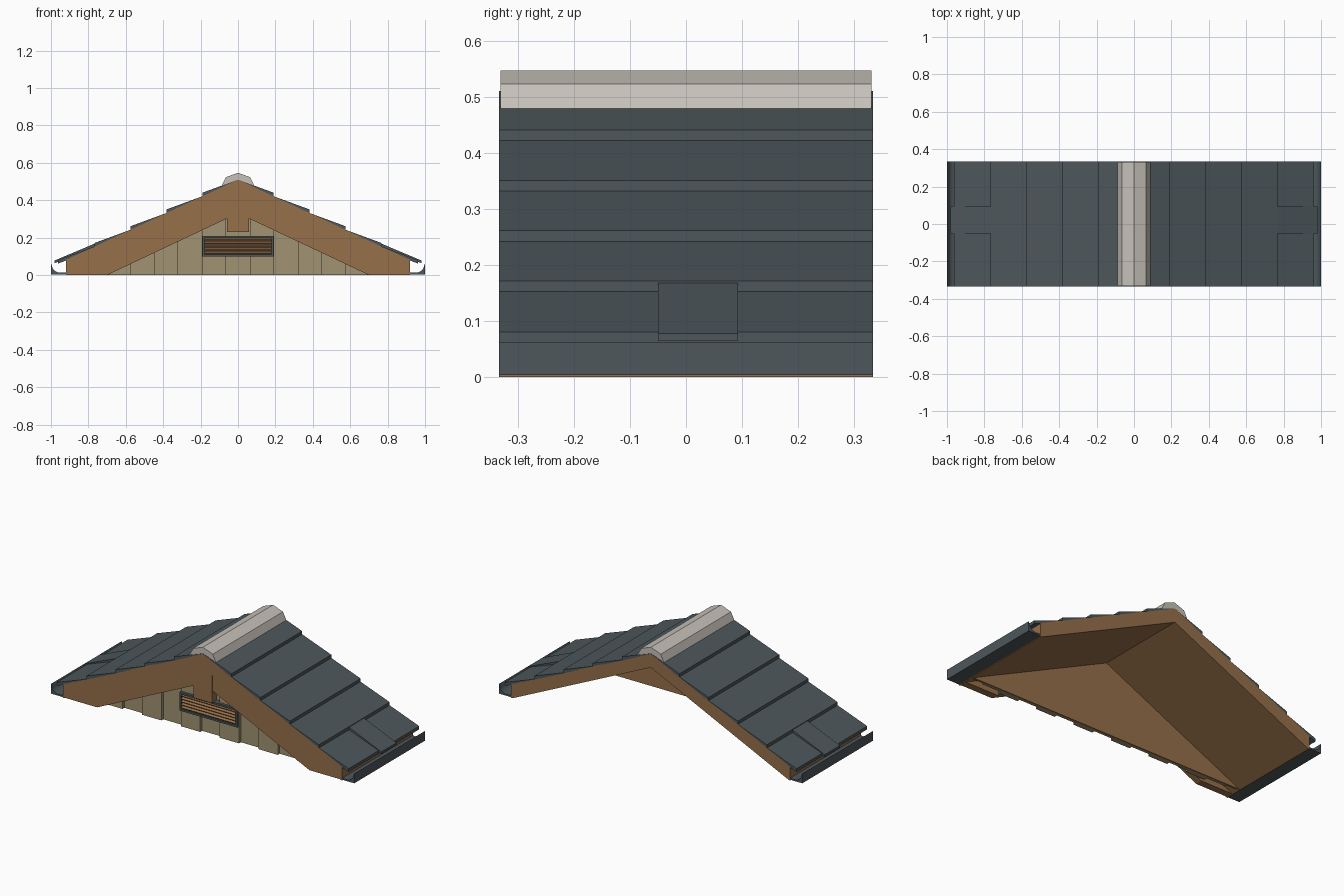
import bpy
import math

cube = bpy.data.objects.get("Cube")
if cube:
    bpy.data.objects.remove(cube, do_unlink=True)


def material(name, r, g, b):
    # sRGB bytes to a linear flat colour
    lin = [((c / 255 + 0.055) / 1.055) ** 2.4 for c in (r, g, b)]
    mat = bpy.data.materials.new(name)
    mat.use_nodes = True
    mat.diffuse_color = (*lin, 1)
    mat.node_tree.nodes["Principled BSDF"].inputs["Base Color"].default_value = (*lin, 1)
    return mat


WOOD = material("brown wood", 150, 112, 74)
SIDING = material("tan siding", 161, 146, 114)
SLATE = material("dark slate", 77, 87, 91)
RIDGE = material("pale ridge stone", 198, 192, 184)

HALF = 0.333      # half depth of the roof
APEX = 0.51
SLOPE = 0.466
THICK = 0.083     # vertical thickness of the roof slab


def roof_z(x):
    return APEX - SLOPE * abs(x)


def prism(name, profile, y0, y1, mat):
    """Extrude an x-z profile along y."""
    n = len(profile)
    area = sum(profile[i][0] * profile[(i + 1) % n][1] - profile[(i + 1) % n][0] * profile[i][1]
               for i in range(n))
    if area < 0:
        profile = profile[::-1]
    verts = [(x, y, z) for y in (y0, y1) for x, z in profile]
    faces = [list(range(n)), list(range(2 * n - 1, n - 1, -1))]
    for i in range(n):
        j = (i + 1) % n
        faces.append([j, i, i + n, j + n])
    mesh = bpy.data.meshes.new(name)
    mesh.from_pydata(verts, [], faces)
    mesh.materials.append(mat)
    obj = bpy.data.objects.new(name, mesh)
    bpy.context.collection.objects.link(obj)
    return obj


def box(name, x0, x1, y0, y1, z0, z1, mat):
    return prism(name, [(x0, z0), (x1, z0), (x1, z1), (x0, z1)], y0, y1, mat)


def both_sides(name, profile, y0, y1, mat):
    for side, s in (("left", 1), ("right", -1)):
        prism(f"{side}_{name}", [(s * x, z) for x, z in profile], y0, y1, mat)


# Roof slabs, meeting at the ridge
EAVE = 0.92
inner_eave = (APEX - THICK) / SLOPE
both_sides("roof_slab", [(0, APEX), (EAVE, roof_z(EAVE)), (EAVE, 0),
                         (inner_eave - 0.005, 0), (0, APEX - THICK)], -HALF, HALF, WOOD)

# Wide front bargeboards and the king post at the apex
both_sides("bargeboard", [(0, APEX - 0.05), (EAVE - 0.01, 0.04), (EAVE - 0.01, 0),
                          (0.70, 0), (0, 0.33)], -HALF + 0.006, -0.285, WOOD)
box("king_post", -0.06, 0.06, -HALF + 0.001, -0.285, 0.23, 0.43, WOOD)

# Gable wall behind the siding
WALL = -0.225
prism("gable_wall", [(-0.91, 0), (0.91, 0), (0, APEX - THICK + 0.005)], WALL - 0.012, WALL, WOOD)

# Vertical siding planks in alternating depth
PITCH = 0.128
for i in range(-6, 7):
    x0, x1 = (i - 0.5) * PITCH, (i + 0.5) * PITCH
    tops = [x1, 0, x0] if i == 0 else [x1, x0]
    profile = [(x0, 0), (x1, 0)] + [(x, max(roof_z(x) - THICK, 0.005)) for x in tops]
    front = -0.265 if i % 2 else -0.247
    prism(f"siding_plank_{i + 7}", profile, front, WALL - 0.01, SIDING)

# Louvred vent
VX, V0, V1, RIM = 0.19, 0.10, 0.21, 0.011
box("vent_back", -VX + RIM, VX - RIM, -0.267, -0.24, V0 + RIM, V1 - RIM, WOOD)
for name, z in (("bottom", V0), ("top", V1 - RIM)):
    box(f"vent_{name}_rail", -VX, VX, -0.281, -0.24, z, z + RIM, SLATE)
for name, x in (("right", -VX), ("left", VX - RIM)):
    box(f"vent_{name}_rail", x, x + RIM, -0.281, -0.24, V0 + RIM, V1 - RIM, SLATE)
step = (V1 - V0 - 2 * RIM) / 5
for i in range(5):
    z = V0 + RIM + (i + 0.5) * step
    slat = box(f"vent_slat_{i + 1}", -VX + RIM, VX - RIM, -0.007, 0.007, -0.004, 0.004, WOOD)
    slat.location = (0, -0.27, z)
    slat.rotation_euler.x = math.radians(35)

# Overlapping slate courses
edges = [0, 0.19, 0.382, 0.575, 0.767, 0.962]
for i in range(5):
    x0, x1 = edges[i], edges[i + 1]
    low = x1 if i < 4 else EAVE
    profile = [(x0, roof_z(x0)), (x1, roof_z(x1) + 0.019), (x1, roof_z(x1)),
               (low, roof_z(low) - 0.004), (x0, roof_z(x0) - 0.004)]
    both_sides(f"slate_course_{i + 1}", profile, -HALF, HALF, SLATE)

# One slipped slate on each side
both_sides("slipped_slate", [(0.767, 0.168), (0.98, 0.078), (0.98, 0.064), (0.767, 0.15)],
           -0.05, 0.093, SLATE)

# Gutters with a hollow inner curve
gutter = [(EAVE, 0.004), (1, 0.004), (1, 0.062)]
for k in range(6):
    a = math.radians(10 + 16 * k)
    gutter.append((0.953 + 0.042 * math.cos(a), 0.055 - 0.042 * math.sin(a)))
gutter.append((EAVE, 0.014))
both_sides("gutter", gutter, -HALF, HALF, SLATE)

# Faceted ridge cap
prism("ridge_cap", [(-0.087, 0.479), (-0.065, 0.523), (0, 0.547), (0.065, 0.523),
                    (0.087, 0.479), (0, 0.495)], -HALF + 0.002, HALF - 0.002, RIDGE)
